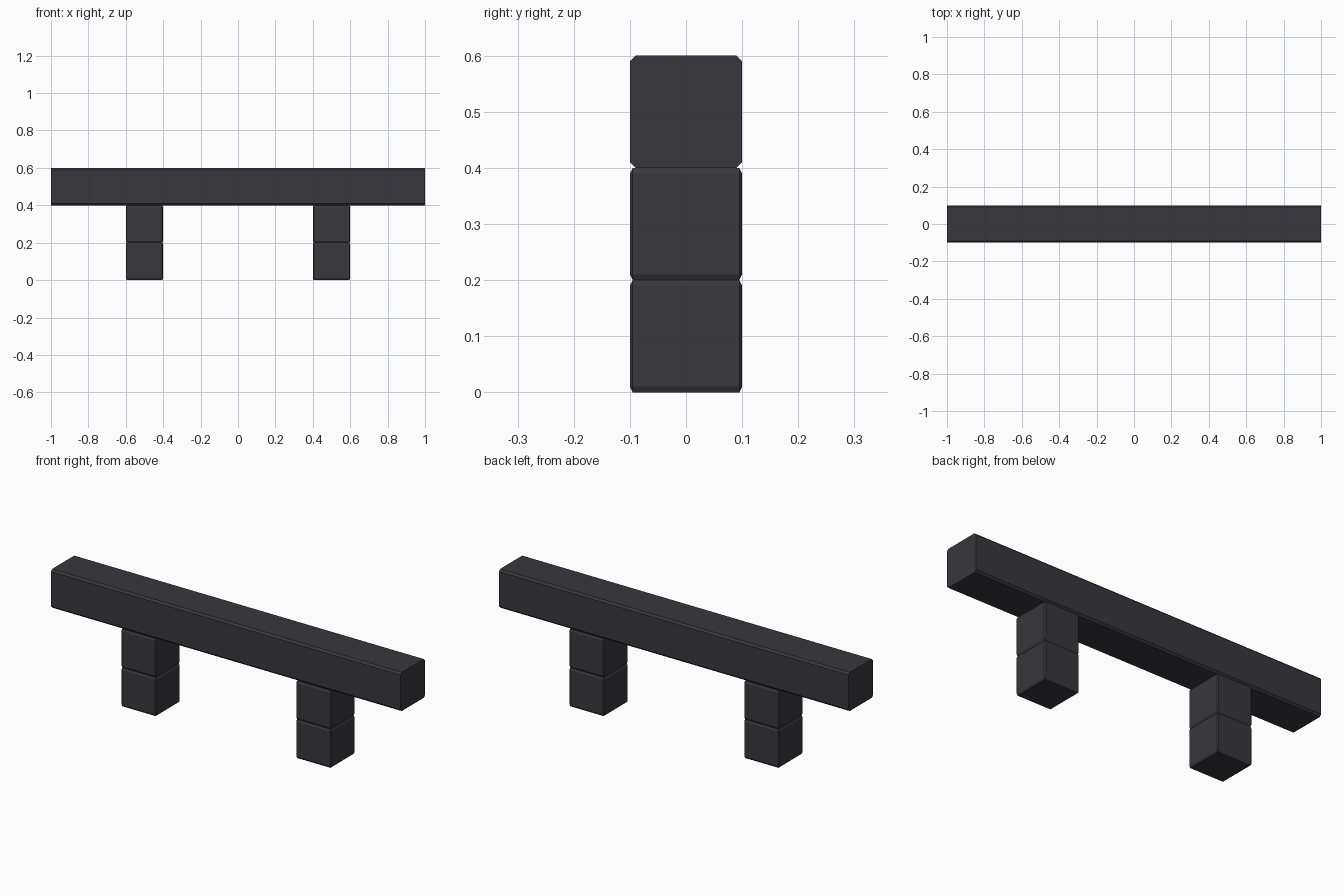
import bpy
import bmesh
from mathutils import Vector

cube = bpy.data.objects.get("Cube")
if cube:
    bpy.data.objects.remove(cube, do_unlink=True)

charcoal = bpy.data.materials.new("charcoal")
charcoal.use_nodes = True
colour = (0.04, 0.038, 0.046, 1)
charcoal.diffuse_color = colour
charcoal.node_tree.nodes["Principled BSDF"].inputs["Base Color"].default_value = colour


def chamfered_block(name, centre, size, chamfer, along_x_only=False):
    """Box with flat chamfers; chamfer gives the cut depth on each axis."""
    size, chamfer = Vector(size), Vector(chamfer)
    bm = bmesh.new()
    bmesh.ops.create_cube(bm, size=1)
    # Bevel by one unit, then scale each axis to its own chamfer depth
    bmesh.ops.scale(bm, verts=bm.verts, vec=[s / c for s, c in zip(size, chamfer)])
    edges = [e for e in bm.edges if not along_x_only
             or abs(e.verts[0].co.x - e.verts[1].co.x) > 1]
    bmesh.ops.bevel(bm, geom=edges, offset=1, offset_type='OFFSET',
                    segments=1, profile=0.5, affect='EDGES')
    bmesh.ops.scale(bm, verts=bm.verts, vec=chamfer)
    bmesh.ops.recalc_face_normals(bm, faces=bm.faces)
    mesh = bpy.data.meshes.new(name)
    bm.to_mesh(mesh)
    bm.free()
    mesh.materials.append(charcoal)
    obj = bpy.data.objects.new(name, mesh)
    obj.location = centre
    bpy.context.collection.objects.link(obj)
    return obj


# Long rail with square-cut ends
chamfered_block("rail", (0, 0, 0.5), (2, 0.2, 0.2), (0.01, 0.01, 0.01), True)

# Two legs, each a stack of two blocks
for side, x in (("right", -0.5), ("left", 0.5)):
    for level, z in (("lower", 0.1), ("upper", 0.3)):
        chamfered_block(f"{side}_leg_{level}", (x, 0, z), (0.2, 0.2, 0.2),
                        (0.005, 0.005, 0.01))
